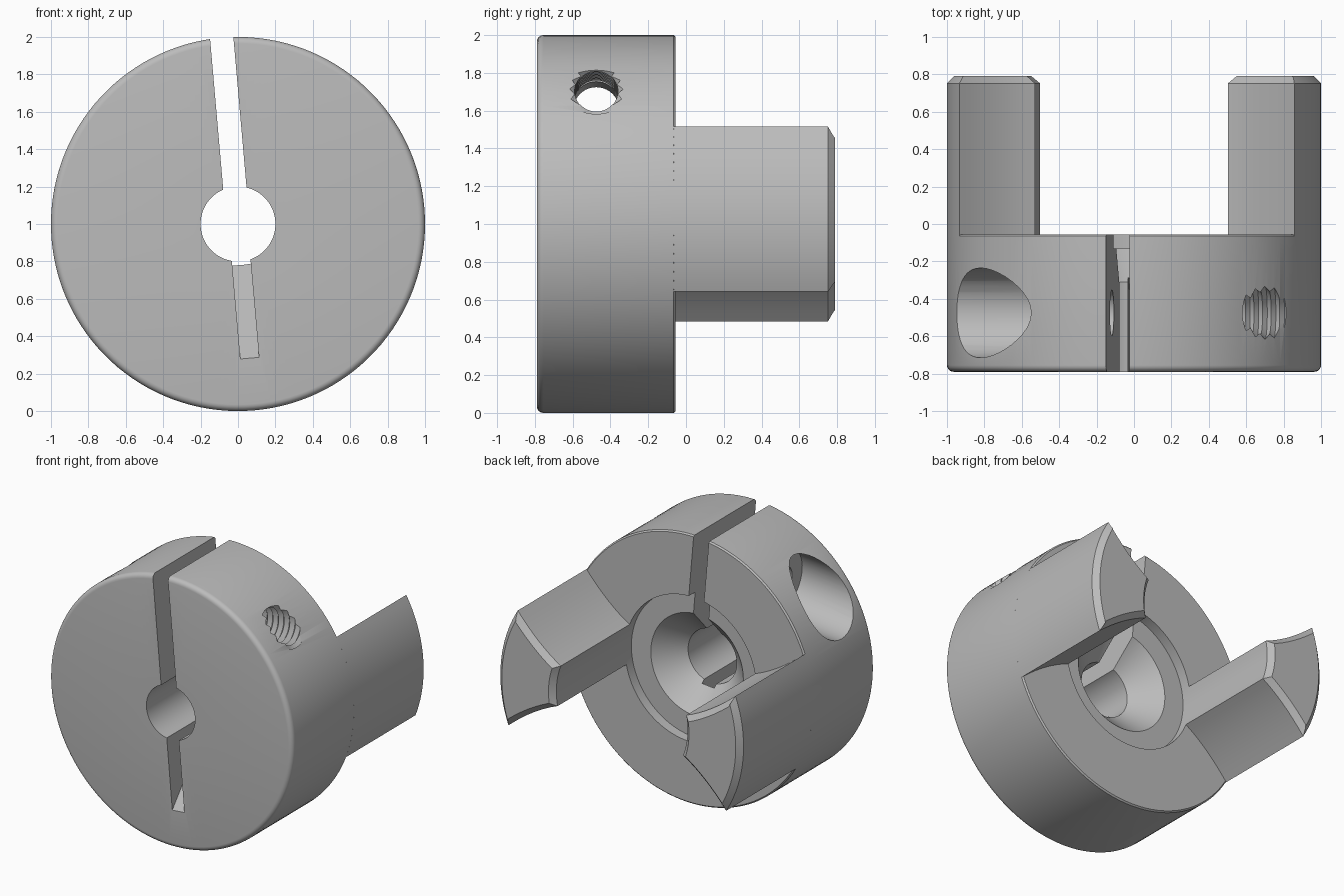
import bpy, bmesh, math
from mathutils import Matrix, Vector

cube = bpy.data.objects.get("Cube")
if cube:
    bpy.data.objects.remove(cube, do_unlink=True)

steel = bpy.data.materials.new("plain_grey_metal")
steel.use_nodes = True
grey = (0.5, 0.5, 0.5, 1)
steel.diffuse_color = grey
steel.node_tree.nodes["Principled BSDF"].inputs["Base Color"].default_value = grey

# The whole hub is turned slightly about its axis and lifted to the ground
PLACE = Matrix.Translation((0, 0, 1)) @ Matrix.Rotation(math.radians(-5), 4, 'Y')
RADIUS, FRONT, REAR, TIP = 1.0, -0.79, -0.055, 0.79
SCREW_Y, SCREW_Z = -0.475, 0.64


def finish(name, bm, matrix=None):
    if matrix:
        bm.transform(matrix)
    bm.transform(PLACE)
    bmesh.ops.recalc_face_normals(bm, faces=bm.faces)
    mesh = bpy.data.meshes.new(name)
    bm.to_mesh(mesh)
    bm.free()
    mesh.materials.append(steel)
    obj = bpy.data.objects.new(name, mesh)
    bpy.context.collection.objects.link(obj)
    return obj


def lathe(name, profile, steps, matrix=None):
    """Spin a closed (radius, y) profile about the y axis."""
    bm = bmesh.new()
    verts = [bm.verts.new((r, y, 0)) for r, y in profile]
    edges = [bm.edges.new((v, verts[(i + 1) % len(verts)])) for i, v in enumerate(verts)
             if profile[i][0] > 0 or profile[(i + 1) % len(verts)][0] > 0]
    bmesh.ops.spin(bm, geom=verts + edges, axis=(0, 1, 0), cent=(0, 0, 0),
                   angle=math.tau, steps=steps, use_merge=False)
    bmesh.ops.remove_doubles(bm, verts=bm.verts, dist=1e-5)
    return finish(name, bm, matrix)


def prism(name, outline, width):
    """Extrude a (y, z) outline across x."""
    bm = bmesh.new()
    face = bm.faces.new([bm.verts.new((-width / 2, y, z)) for y, z in outline])
    side = bmesh.ops.extrude_face_region(bm, geom=[face])["geom"]
    bmesh.ops.translate(bm, vec=(width, 0, 0),
                        verts=[g for g in side if isinstance(g, bmesh.types.BMVert)])
    return finish(name, bm)


def cross_hole(name, profile, height):
    """Lathe a cutter lying along x at the screw position."""
    turn = Matrix.Translation((0, SCREW_Y, height)) @ Matrix.Rotation(-math.pi / 2, 4, 'Z')
    return lathe(name, profile, 40, turn)


def rod(radius, start, end):
    return [(0, start), (radius, start), (radius, end), (0, end)]


# Hub body with rounded front rim, stepped rear recess, cone and bore
fillet = 0.035
rim = [(RADIUS - fillet + fillet * math.sin(a), FRONT + fillet - fillet * math.cos(a))
       for a in (math.pi / 2 * i / 5 for i in range(6))]
hub = lathe("hub_body", [(0.2, FRONT)] + rim + [
    (RADIUS, REAR - 0.01), (RADIUS - 0.01, REAR), (0.54, REAR), (0.54, -0.13),
    (0.38, -0.13), (0.2, -0.31)], 128)

# Threaded hole profile
pitch, thread = 0.046, [(0, 0.0)]
for i in range(24):
    thread += [(0.115, i * pitch), (0.142, (i + 0.5) * pitch)]
thread += [(0.115, 24 * pitch), (0, 24 * pitch)]

# Clamp slot, sloped lower slot, screw holes and balancing pocket
cutters = [
    prism("clamp_slot_cutter", [(-1, 0), (0.2, 0), (0.2, 1.2), (-1, 1.2)], 0.125),
    prism("lower_slot_cutter", [(-0.85, -0.78), (-0.2, -0.13), (-0.2, 0.02), (-0.85, 0.02)], 0.1),
    cross_hole("screw_head_cutter", rod(0.24, -1.2, -0.4), SCREW_Z),
    cross_hole("screw_clearance_cutter", rod(0.122, -0.5, 0.01), SCREW_Z),
    cross_hole("thread_cutter", thread, SCREW_Z),
    cross_hole("balance_pocket_cutter", rod(0.24, -1.2, -0.4), -SCREW_Z),
]
for cutter in cutters:
    cutter.hide_render = True
    mod = hub.modifiers.new(cutter.name, 'BOOLEAN')
    mod.operation, mod.solver, mod.object = 'DIFFERENCE', 'EXACT', cutter
graph = bpy.context.evaluated_depsgraph_get()
cut_mesh = bpy.data.meshes.new_from_object(hub.evaluated_get(graph))
hub.modifiers.clear()
hub.data = cut_mesh
for cutter in cutters:
    bpy.data.objects.remove(cutter, do_unlink=True)


def arc(radius, half, count):
    return [Vector((radius * math.cos(a), radius * math.sin(a)))
            for a in (math.radians(half) * (2 * i / count - 1) for i in range(count + 1))]


def jaw(name, angle):
    """Drive jaw with arched inner and outer faces, hollowed flanks and chamfered tip."""
    outer, inner = arc(RADIUS, 26, 20), arc(0.54, 16.5, 8)[::-1]

    def flank(a, b, bow):
        points = []
        for i in range(1, 8):
            t = i / 8
            p = a.lerp(b, t)
            p.y += bow * 4 * t * (1 - t)
            points.append(p)
        return points

    outline = outer + flank(outer[-1], inner[0], -0.025) + inner + flank(inner[-1], outer[0], 0.025)
    bm = bmesh.new()
    base = bm.faces.new([bm.verts.new((p.x, REAR - 0.012, p.y)) for p in outline])
    geom = bmesh.ops.extrude_face_region(bm, geom=[base], use_keep_orig=True)["geom"]
    cap = [g for g in geom if isinstance(g, bmesh.types.BMFace)]
    chamfer = 0.038
    bmesh.ops.translate(bm, vec=(0, TIP - chamfer - REAR + 0.012, 0), verts=cap[0].verts)
    bmesh.ops.recalc_face_normals(bm, faces=bm.faces)
    bmesh.ops.inset_region(bm, faces=cap, thickness=chamfer, use_even_offset=True)
    bmesh.ops.translate(bm, vec=(0, chamfer, 0), verts=cap[0].verts)
    return finish(name, bm, Matrix.Rotation(angle, 4, 'Y'))


parts = [hub, jaw("left_jaw", 0), jaw("right_jaw", math.pi)]

# Smooth curved walls while keeping machined edges crisp
bpy.ops.object.select_all(action='DESELECT')
for part in parts:
    part.select_set(True)
bpy.context.view_layer.objects.active = hub
bpy.ops.object.shade_smooth_by_angle(angle=math.radians(25))
